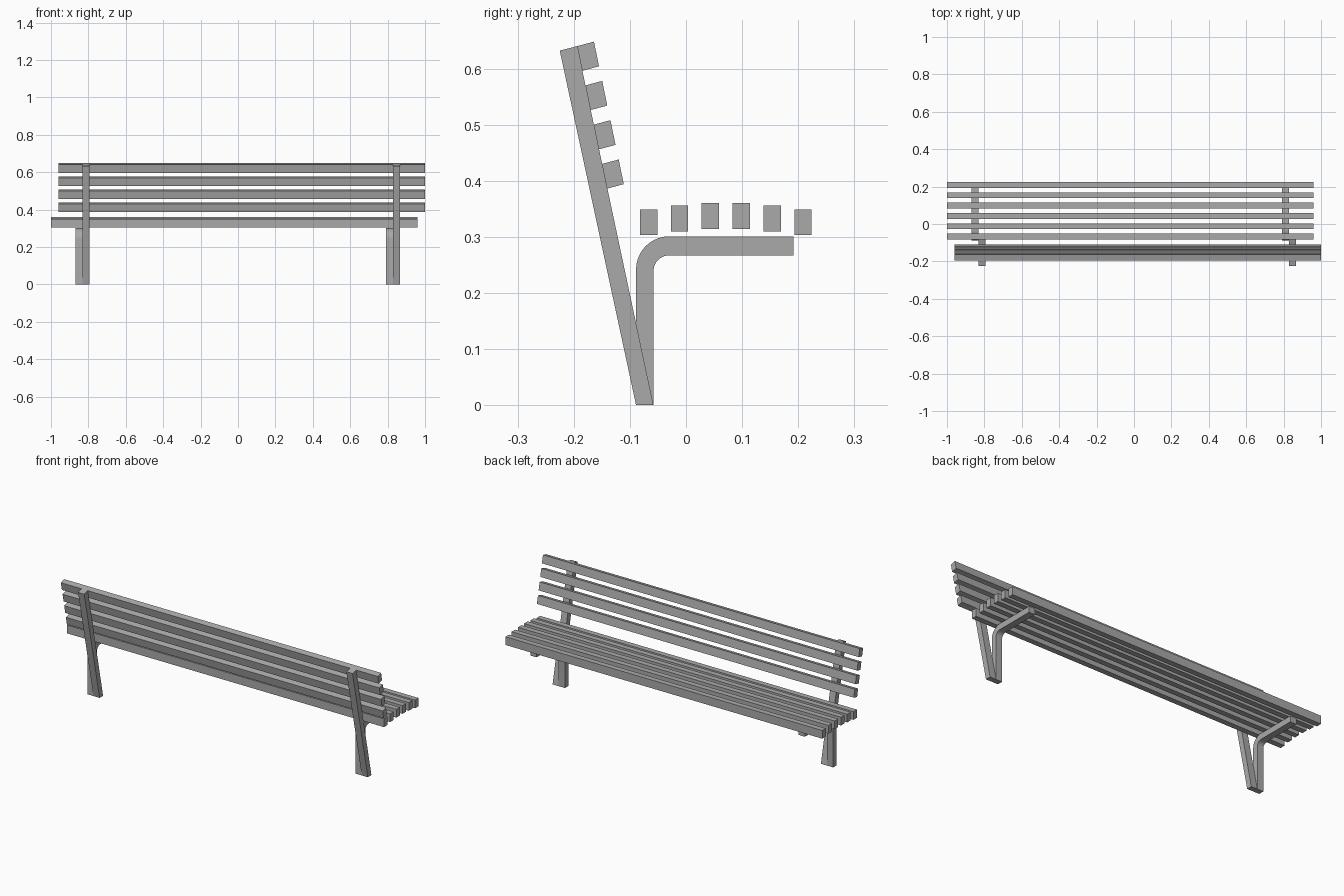
import bpy
import bmesh
from math import cos, sin, pi

cube = bpy.data.objects.get("Cube")
if cube:
    bpy.data.objects.remove(cube, do_unlink=True)

grey = bpy.data.materials.new("bench grey")
grey.use_nodes = True
colour = (0.4, 0.4, 0.4, 1)
grey.diffuse_color = colour
grey.node_tree.nodes["Principled BSDF"].inputs["Base Color"].default_value = colour


def extrude_profile(name, points, x0, x1):
    """Sweep a closed (y, z) outline along x."""
    bm = bmesh.new()
    face = bm.faces.new([bm.verts.new((x0, y, z)) for y, z in points])
    swept = bmesh.ops.extrude_face_region(bm, geom=[face])["geom"]
    verts = [v for v in swept if isinstance(v, bmesh.types.BMVert)]
    bmesh.ops.translate(bm, verts=verts, vec=(x1 - x0, 0, 0))
    bmesh.ops.recalc_face_normals(bm, faces=bm.faces)
    mesh = bpy.data.meshes.new(name)
    bm.to_mesh(mesh)
    bm.free()
    mesh.materials.append(grey)
    obj = bpy.data.objects.new(name, mesh)
    bpy.context.collection.objects.link(obj)
    return obj


def arc(cy, cz, radius, steps=10):
    """Quarter turn from pointing -y to pointing +z."""
    angles = [pi - pi / 2 * i / steps for i in range(steps + 1)]
    return [(cy + radius * cos(a), cz + radius * sin(a)) for a in angles]


# Seat slats, slightly crowned across the depth
for i, z in enumerate((0.303, 0.310, 0.314, 0.314, 0.310, 0.303)):
    y = -0.082 + 0.055 * i
    extrude_profile(f"seat_slat_{i + 1}",
                    [(y, z), (y + 0.031, z), (y + 0.031, z + 0.046), (y, z + 0.046)],
                    -1.0, 0.96)

# Backrest slats, leaning with the posts
for i in range(4):
    y, z = -0.194 + 0.0147 * i, 0.640 - 0.070 * i
    extrude_profile(f"back_slat_{i + 1}",
                    [(y, z), (y + 0.030, z + 0.008),
                     (y + 0.039, z - 0.036), (y + 0.009, z - 0.044)],
                    -0.96, 1.0)

# Bent seat supports and slanted back posts, side by side
bent = ([(-0.058, 0), (-0.089, 0)] + arc(-0.030, 0.242, 0.059)
        + [(0.192, 0.301), (0.192, 0.267)] + arc(-0.030, 0.239, 0.028)[::-1])
post = [(-0.089, 0), (-0.058, 0), (-0.194, 0.640), (-0.225, 0.632)]
for side, x in (("right", -0.87), ("left", 0.79)):
    leg = extrude_profile(f"{side}_seat_support", bent, x, x + 0.038)
    leg.data.shade_smooth()
    bpy.ops.object.select_all(action="DESELECT")
    leg.select_set(True)
    bpy.context.view_layer.objects.active = leg
    bpy.ops.object.shade_smooth_by_angle(angle=pi / 6)
    extrude_profile(f"{side}_back_post", post, x + 0.038, x + 0.076)
